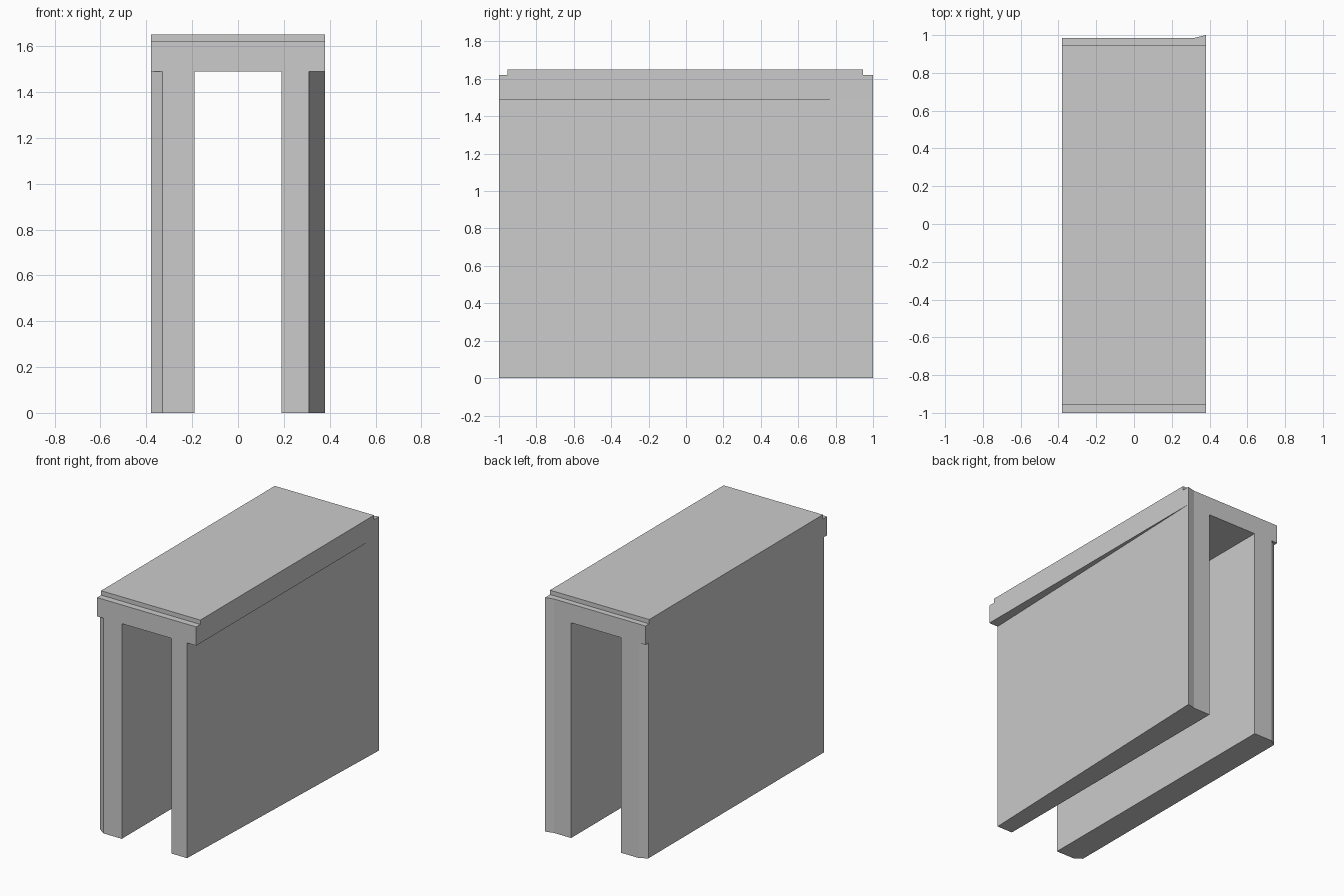
import bpy
import bmesh

if "Cube" in bpy.data.objects:
    bpy.data.objects.remove(bpy.data.objects["Cube"])


def prism(name, outline, z0, z1, bottom=True, top=True):
    """Extrude a counter-clockwise plan outline from z0 to z1, with optional caps."""
    bm = bmesh.new()
    lo = [bm.verts.new((x, y, z0)) for x, y in outline]
    hi = [bm.verts.new((x, y, z1)) for x, y in outline]
    n = len(outline)
    for i in range(n):
        j = (i + 1) % n
        bm.faces.new((lo[i], lo[j], hi[j], hi[i]))
    if bottom:
        bm.faces.new(lo[::-1])
    if top:
        bm.faces.new(hi)
    mesh = bpy.data.meshes.new(name)
    bm.to_mesh(mesh)
    bm.free()
    obj = bpy.data.objects.new(name, mesh)
    bpy.context.collection.objects.link(obj)
    return obj


HALF = 0.38      # half width of the deck
INNER = 0.19     # half width of the passage
FRONT, BACK = -1.0, 0.985
WALL_TOP, DECK_TOP, CAP_TOP = 1.49, 1.62, 1.65

# Right wall: outer face tapers inwards to the front, back corner flares out
prism("right_wall", [(INNER, FRONT), (0.31, FRONT), (HALF, 1.0),
                     (0.32, BACK), (INNER, BACK)], 0, WALL_TOP, top=False)

# Left wall: both outer corners are chamfered
prism("left_wall", [(-HALF, -0.965), (-0.33, FRONT), (-INNER, FRONT),
                    (-INNER, BACK), (-0.33, BACK), (-HALF, 0.955)],
      0, WALL_TOP, top=False)

# Deck bridging the walls, following the flared back corner
prism("deck", [(-HALF, FRONT), (HALF, FRONT), (HALF, 1.0),
               (0.32, BACK), (-HALF, BACK)], WALL_TOP, DECK_TOP)

# Thin raised cap, set back from both ends
prism("cap", [(-HALF, -0.955), (HALF, -0.955), (HALF, 0.945), (-HALF, 0.945)],
      DECK_TOP, CAP_TOP, bottom=False)
